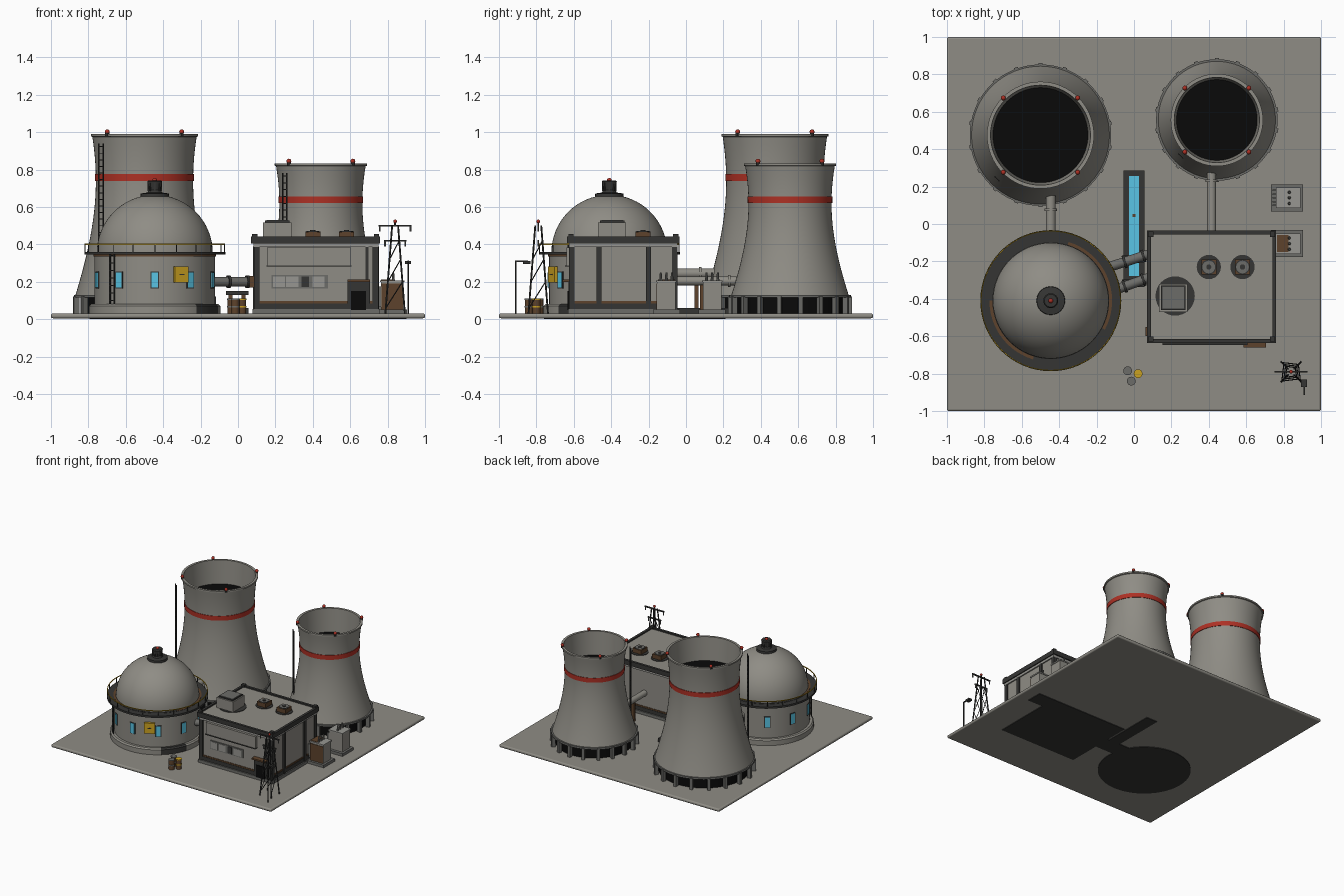
import bpy, bmesh, math
from mathutils import Matrix, Vector

if "Cube" in bpy.data.objects:
    bpy.data.objects.remove(bpy.data.objects["Cube"])

COLORS = {
    "concrete": (.275, .265, .235), "pale_metal": (.31, .305, .285), "mid_grey": (.15, .15, .14),
    "dark_metal": (.036, .036, .034), "black": (.003, .003, .003), "signal_red": (.42, .03, .018),
    "cyan_glass": (.1, .56, .78), "safety_yellow": (.6, .36, .015), "rust": (.11, .055, .025)}
MATS = {}
for n, c in COLORS.items():
    MATS[n] = bpy.data.materials.new(n)
    MATS[n].diffuse_color = (*c, 1)


class Part:
    """Collects primitives into one named mesh object."""
    def __init__(self, name):
        self.name, self.bm, self.mats = name, bmesh.new(), []

    def paint(self, faces, mat):
        if mat not in self.mats:
            self.mats.append(mat)
        for f in faces:
            f.material_index = self.mats.index(mat)

    def box(self, c, s, mat, rot=0):
        m = Matrix.Translation(c) @ Matrix.Rotation(rot, 4, 'Z') @ Matrix.Diagonal((*s, 1))
        vs = bmesh.ops.create_cube(self.bm, size=1, matrix=m)["verts"]
        self.paint({f for v in vs for f in v.link_faces}, mat)

    def tube(self, a, b, r, mat, seg=8, r2=None):
        a, b = Vector(a), Vector(b)
        m = Matrix.Translation((a + b) / 2) @ (b - a).to_track_quat('Z', 'Y').to_matrix().to_4x4()
        vs = bmesh.ops.create_cone(self.bm, cap_ends=True, segments=seg, radius1=r,
                                   radius2=r if r2 is None else r2, depth=(b - a).length, matrix=m)["verts"]
        self.paint({f for v in vs for f in v.link_faces}, mat)

    def ball(self, c, r, mat):
        vs = bmesh.ops.create_uvsphere(self.bm, u_segments=12, v_segments=8, radius=r,
                                       matrix=Matrix.Translation(c))["verts"]
        self.paint({f for v in vs for f in v.link_faces}, mat)

    def lathe(self, c, prof, mat, seg=64, closed=False):
        rings = [[self.bm.verts.new((c[0] + r * math.cos(2 * math.pi * i / seg),
                                     c[1] + r * math.sin(2 * math.pi * i / seg), z)) for i in range(seg)]
                 for r, z in prof]
        if closed:
            rings.append(rings[0])
        fs = [self.bm.faces.new((p[i], p[(i + 1) % seg], q[(i + 1) % seg], q[i]))
              for p, q in zip(rings, rings[1:]) for i in range(seg)]
        self.paint(fs, mat)
        return fs

    def ladder(self, c, z0, z1, rot, mat="dark_metal", w=.032):
        d = Vector((math.cos(rot), math.sin(rot), 0)) * w / 2
        c = Vector((*c, 0))
        for s in (-1, 1):
            self.box(c + d * s + Vector((0, 0, (z0 + z1) / 2)), (.006, .006, z1 - z0), mat, rot)
        n = int((z1 - z0) / .035)
        for i in range(n):
            self.box(c + Vector((0, 0, z0 + (i + .5) * (z1 - z0) / n)), (w, .005, .005), mat, rot)

    def done(self, bevel=0):
        me = bpy.data.meshes.new(self.name)
        self.bm.to_mesh(me)
        self.bm.free()
        for m in self.mats:
            me.materials.append(MATS[m])
        ob = bpy.data.objects.new(self.name, me)
        bpy.context.collection.objects.link(ob)
        if bevel:
            b = ob.modifiers.new("bevel", 'BEVEL')
            b.width, b.segments = bevel, 3
        bpy.ops.object.select_all(action='DESELECT')
        ob.select_set(True)
        bpy.context.view_layer.objects.active = ob
        bpy.ops.object.shade_smooth_by_angle(angle=math.radians(35))


def polar(c, r, a, z):
    return Vector((c[0] + r * math.cos(a), c[1] + r * math.sin(a), z))


# ground slab and dark footings visible beneath it
p = Part("ground_slab")
p.box((0, 0, .0175), (2, 2, .025), "concrete")
p.done(.01)
p = Part("footings")
p.tube((-.445, -.41, 0), (-.445, -.41, .006), .35, "dark_metal", 48)
p.box((.415, -.335, .003), (.7, .6, .006), "dark_metal")
p.box((0, -.04, .003), (.1, .5, .006), "dark_metal")
p.box((-.03, -.3, .003), (.25, .14, .006), "dark_metal")
p.box((.83, -.1, .003), (.14, .13, .006), "dark_metal")
p.done()


# cooling towers: hyperbolic shell on a ring of columns
def tower(name, c, rn, zn, k, ztop, band, rbase):
    R = lambda z: rn * math.sqrt(1 + ((z - zn) / k) ** 2)
    p = Part(name + "_shell")
    zs = [.125 + (ztop - .015 - .125) * i / 24 for i in range(25)]
    prof = [(R(.125) - .02, .125)] + [(R(z), z) for z in zs]
    prof += [(R(ztop) + .005, ztop - .012), (R(ztop) + .005, ztop), (R(ztop) - .014, ztop), (rn - .006, ztop - .2)]
    p.lathe(c, prof, "concrete")
    p.tube((*c, ztop - .205), (*c, ztop - .19), rn - .006, "black", 64)
    p.done()
    p = Part(name + "_stripe")
    p.lathe(c, [(R(z) + d, z) for z, d in ((band, 0), (band, .004), (band + .037, .004), (band + .037, 0))], "signal_red")
    p.done()
    p = Part(name + "_base")
    p.tube((*c, .03), (*c, .125), rbase - .035, "black", 48)
    p.lathe(c, [(rbase - .03, .115), (rbase, .115), (rbase, .13), (rbase - .03, .13)], "mid_grey", closed=True)
    for i in range(18):
        a = 2 * math.pi * (i + .5) / 18
        p.box(polar(c, rbase - .008, a, .075), (.03, .022, .095), "mid_grey", a)
    p.done()
    p = Part(name + "_lamps_and_ladder")
    for i in range(4):
        a = math.pi * (i + .5) / 2
        p.tube(polar(c, R(ztop), a, ztop - .01), polar(c, R(ztop), a, ztop + .01), .011, "dark_metal")
        p.ball(polar(c, R(ztop), a, ztop + .012), .013, "signal_red")
    a = math.radians(-135)
    q = polar(c, R(.3) + .008, a, 0)
    p.ladder(q.xy, .13, ztop - .05, a + math.pi / 2)
    p.done()


tower("large_tower", (-.5, .475), .26, .74, .607, .99, .738, .378)
tower("small_tower", (.443, .556), .222, .62, .492, .833, .62, .325)

# reactor: skirt, drum, dome, cap; part of the skirt is stained
C = (-.445, -.41)
p = Part("reactor_body")
fs = p.lathe(C, [(.352, .03), (.352, .07), (.342, .08), (.322, .08), (.322, .352)], "concrete")
stain = [f for f in fs if f.calc_center_median().z < .082
         and -.9 < math.atan2(f.calc_center_median().y - C[1], f.calc_center_median().x - C[0]) < -.3]
p.paint(stain, "dark_metal")
p.lathe(C, [(.31 * math.cos(t), .355 + .31 * math.sin(t)) for t in [math.pi / 2 * i / 16 * .995 for i in range(17)]], "concrete")
p.lathe(C, [(.323, .335), (.328, .335), (.328, .346), (.323, .346)], "rust")
p.done()
p = Part("reactor_balcony")
p.lathe(C, [(.3, .345), (.377, .345), (.377, .36), (.3, .36)], "dark_metal", closed=True)
fs = p.lathe(C, [(.312, .361), (.328, .361), (.328, .363), (.312, .363)], "dark_metal", closed=True)
p.paint([f for i, f in enumerate(fs) if (i % 64) % 32 < 13 or i % 64 > 58], "rust")
p.lathe(C, [(.37, .398), (.375, .398), (.375, .404), (.37, .404)], "safety_yellow", closed=True)
for i in range(20):
    a = math.pi * i / 10
    p.tube(polar(C, .373, a, .355), polar(C, .373, a, .4), .003, "dark_metal", 6)
p.done()
p = Part("reactor_cap")
p.lathe(C, [(.078, .64), (.075, .672), (.04, .677), (.032, .69), (.04, .735), (.034, .742), (.001, .742)], "dark_metal", 24)
for i in range(8):
    a = math.pi * i / 4
    p.box(polar(C, .035, a, .71), (.008, .008, .05), "dark_metal", a)
p.ball((*C, .742), .013, "signal_red")
p.done()
p = Part("reactor_windows")
for i in range(10):
    a = -math.pi / 2 + i * math.pi / 5
    p.box(polar(C, .321, a, .21), (.01, .046, .09), "dark_metal", a)
    p.box(polar(C, .325, a, .21), (.009, .037, .082), "cyan_glass", a)
p.done()
p = Part("warning_sign")
a = math.radians(-65)
p.box(polar(C, .333, a, .24), (.02, .08, .085), "safety_yellow", a)
p.box(polar(C, .3435, a, .24), (.002, .03, .005), "dark_metal", a)
p.done()
p = Part("reactor_ladder")
a = math.radians(-132)
p.ladder(polar(C, .34, a, 0).xy, .08, .36, a + math.pi / 2)
p.done()

# turbine hall with pilasters, trim and parapet
p = Part("turbine_hall_walls")
p.box((.417, -.335, .225), (.65, .56, .39), "concrete")
p.box((.417, -.335, .042), (.68, .59, .024), "mid_grey")
p.box((.417, -.335, .07), (.664, .574, .03), "dark_metal")
p.box((.417, -.335, .09), (.658, .568, .012), "rust")
p.box((.417, -.335, .395), (.67, .58, .02), "pale_metal")
for x in (.1, .735):
    for y in (-.61, -.06):
        p.box((x, y, .21), (.03, .03, .36), "dark_metal")
for y in (-.465, -.2):
    for x in (.09, .744):
        p.box((x, y, .21), (.02, .028, .36), "dark_metal")
p.box((.69, -.617, .21), (.018, .012, .36), "dark_metal")
p.done()
p = Part("turbine_hall_roof")
p.box((.415, -.335, .415), (.69, .6, .022), "dark_metal")
p.box((.415, -.335, .424), (.66, .57, .012), "concrete")
for s in (-1, 1):
    p.box((.415, -.335 + s * .29, .43), (.69, .02, .022), "dark_metal")
    p.box((.415 + s * .335, -.335, .43), (.02, .6, .022), "dark_metal")
    for t in (-1, 1):
        p.box((.415 + s * .325, -.335 + t * .28, .445), (.028, .028, .02), "dark_metal")
p.done()
p = Part("hall_front_details")
p.box((.38, -.625, .335), (.45, .03, .095), "concrete")
p.box((.38, -.63, .285), (.455, .035, .004), "dark_metal")
p.box((.33, -.617, .2), (.3, .008, .07), "mid_grey")
for x in (.22, .29, .43):
    p.box((x, -.62, .2), (.065, .008, .055), "pale_metal")
p.box((.36, -.62, .2), (.04, .008, .055), "dark_metal")
p.box((.645, -.62, .125), (.12, .016, .16), "dark_metal")
p.box((.645, -.625, .1), (.08, .016, .1), "black")
p.box((.645, -.64, .205), (.12, .04, .012), "rust")
p.box((.077, -.575, .2), (.03, .05, .06), "rust")
p.done()
p = Part("roof_units")
p.tube((.22, -.385, .428), (.22, -.385, .434), .105, "dark_metal", 32)
p.box((.21, -.395, .475), (.15, .15, .085), "concrete")
p.box((.21, -.395, .522), (.13, .13, .01), "dark_metal")
p.box((.21, -.395, .526), (.115, .115, .008), "mid_grey")
for x in (.4, .58):
    p.tube((x, -.23, .428), (x, -.23, .434), .065, "dark_metal", 24)
    p.box((x, -.23, .45), (.08, .08, .035), "rust")
    p.tube((x, -.23, .462), (x, -.23, .47), .04, "dark_metal", 20)
    p.tube((x, -.23, .465), (x, -.23, .472), .034, "mid_grey", 20)
    p.tube((x, -.23, .47), (x, -.23, .476), .014, "dark_metal", 12)
p.done()

# pipework with flanges and supports
p = Part("pipes")
for a, b, r, t, m, post in (((-.15, -.235, .2), (.1, -.155, .2), .026, (.4, .8), "mid_grey", 1),
                            ((-.15, -.37, .2), (.1, -.28, .2), .026, (.4, .8), "mid_grey", 1),
                            ((-.445, -.1, .245), (-.445, .17, .245), .026, (.65,), "concrete", 0),
                            ((.415, .29, .205), (.415, -.06, .205), .024, (.17,), "concrete", 0)):
    a, b = Vector(a), Vector(b)
    p.tube(a, b, r, m, 20)
    for f in t:
        q, d = a.lerp(b, f), (b - a).normalized() * .007
        p.tube(q - d, q + d, r + .008, "dark_metal" if post else "concrete", 20)
    q = a.lerp(b, .58)
    if post:
        for s in (-.035, .035):
            p.box((q.x + s, q.y, .08), (.022, .022, .1), "rust")
        p.box((q.x, q.y, .14), (.12, .04, .02), "dark_metal")
    else:
        p.box((q.x, q.y, q.z / 2), (.022, .022, q.z - .03), "rust")
p.done()

# cooling water channel
p = Part("water_channel")
p.box((0, -.01, .045), (.058, .54, .02), "cyan_glass")
for s in (-1, 1):
    p.box((s * .041, -.01, .045), (.028, .59, .03), "dark_metal")
    p.box((0, -.01 + s * .282, .045), (.11, .03, .03), "dark_metal")
p.box((0, .045, .052), (.015, .015, .01), "rust")
p.done()

# transformers with insulators; weathered front panels
for name, y in (("rear_transformer", .14), ("front_transformer", -.105)):
    p = Part(name)
    p.box((.818, y, .04), (.17, .145, .025), "mid_grey")
    p.box((.825, y, .125), (.12, .1, .15), "concrete")
    p.box((.825, y, .203), (.13, .11, .01), "pale_metal")
    if y < 0:
        p.box((.825, y - .051, .12), (.115, .006, .14), "rust")
        p.box((.795, y, .209), (.06, .09, .004), "rust")
    for i in range(5):
        p.box((.755, y - .04 + i * .02, .12), (.03, .008, .11), "mid_grey")
    for i in (-1, 0, 1):
        p.tube((.83, y + i * .03, .2), (.83, y + i * .03, .25), .009, "mid_grey", 8, .005)
    p.done()

# lattice pylon
p = Part("pylon")
X, Y = .84, -.79
w = lambda z: .052 - .036 * (z - .03) / .47
for sx in (-1, 1):
    for sy in (-1, 1):
        p.tube((X + sx * w(.03), Y + sy * w(.03), .03), (X + sx * w(.5), Y + sy * w(.5), .5), .005, "dark_metal", 6)
for z0, z1 in ((.06, .2), (.2, .32), (.32, .42)):
    for s in (-1, 1):
        p.tube((X - w(z0), Y + s * w(z0), z0), (X + w(z1), Y + s * w(z1), z1), .003, "dark_metal", 4)
        p.tube((X + s * w(z0), Y - w(z0), z0), (X + s * w(z1), Y + w(z1), z1), .003, "dark_metal", 4)
for z, h in ((.5, .088), (.42, .06)):
    p.box((X, Y, z), (2 * h, .01, .009), "dark_metal")
    for s in (-1, 1):
        p.tube((X + s * (h - .006), Y, z - .03), (X + s * (h - .006), Y, z), .005, "mid_grey", 6)
p.tube((X, Y, .5), (X, Y, .52), .005, "dark_metal")
p.ball((X, Y, .523), .01, "signal_red")
p.done()

# lamp post, barrels
p = Part("lamp_post")
p.tube((.91, -.91, .03), (.91, -.91, .31), .005, "dark_metal")
p.box((.91, -.88, .31), (.008, .07, .007), "dark_metal")
p.box((.91, -.852, .303), (.032, .04, .015), "dark_metal")
p.done()
p = Part("barrels")
for x, y, m in ((-.034, -.785, "mid_grey"), (.022, -.8, "safety_yellow"), (-.015, -.84, "mid_grey")):
    p.tube((x, y, .03), (x, y, .105), .022, "rust", 16)
    p.tube((x, y, .104), (x, y, .11), .0235, m, 16)
    p.tube((x, y, .062), (x, y, .07), .0235, m, 16)
p.done()

for m in bpy.data.materials:
    if m.users and not m.is_grease_pencil:
        m.use_nodes = True
        m.node_tree.nodes["Principled BSDF"].inputs["Base Color"].default_value = m.diffuse_color
